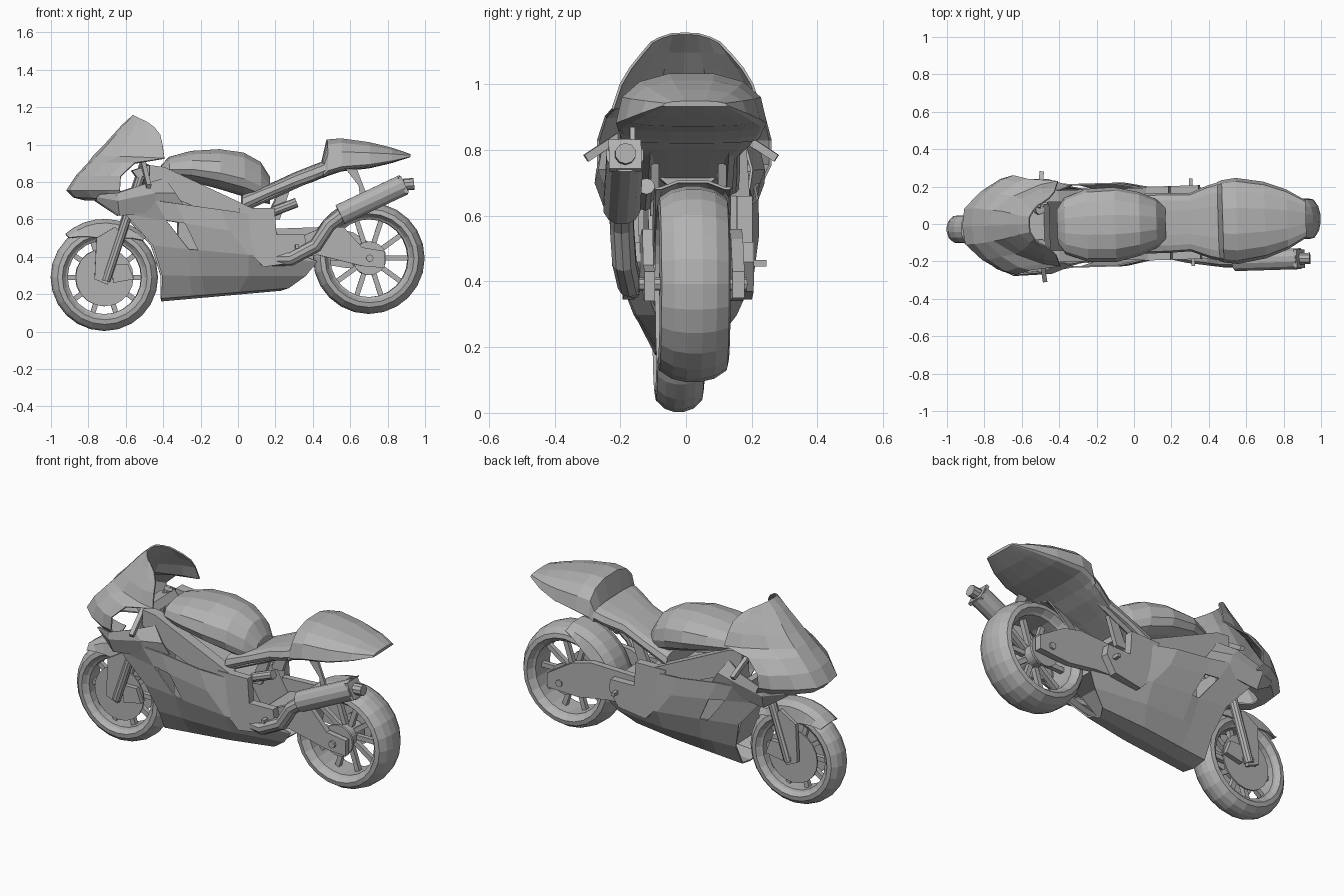
import bpy, bmesh, math
from mathutils import Vector

if "Cube" in bpy.data.objects:
    bpy.data.objects.remove(bpy.data.objects["Cube"], do_unlink=True)

YAW = 0.03
grey = bpy.data.materials.new("plain_grey")
grey.use_nodes = True
GREY = (0.45, 0.45, 0.45, 1)
grey.diffuse_color = GREY
grey.node_tree.nodes["Principled BSDF"].inputs["Base Color"].default_value = GREY


def finish(name, bm, mirror=False, thick=0, shift=0):
    bmesh.ops.recalc_face_normals(bm, faces=bm.faces)
    mesh = bpy.data.meshes.new(name)
    bm.to_mesh(mesh)
    bm.free()
    mesh.materials.append(grey)
    ob = bpy.data.objects.new(name, mesh)
    bpy.context.collection.objects.link(ob)
    ob.rotation_euler.z = YAW
    ob.location.y = shift
    if mirror:
        mod = ob.modifiers.new("mirror", 'MIRROR')
        mod.use_axis = (False, True, False)
    if thick:
        mod = ob.modifiers.new("thickness", 'SOLIDIFY')
        mod.thickness = thick
        mod.offset = 0
    return ob


def skin(name, rings, closed=True, loop=False, skip=(), **kw):
    """Join a series of point rows with quads."""
    bm = bmesh.new()
    rows = [[bm.verts.new(p) for p in r] for r in rings]
    n = len(rows[0])
    for i in range(len(rows) if loop else len(rows) - 1):
        a, b = rows[i], rows[(i + 1) % len(rows)]
        for j in range(n if closed else n - 1):
            if (i, j) not in skip:
                k = (j + 1) % n
                bm.faces.new((a[j], a[k], b[k], b[j]))
    if closed and not loop:
        bm.faces.new(rows[0])
        bm.faces.new(rows[-1])
    return finish(name, bm, **kw)


def body(name, sections, n=14, power=0.8, waist=0.4):
    """Rounded hull along x from (x, bottom, top, half width)."""
    rings = []
    for x, lo, hi, w in sections:
        mid = lo + (hi - lo) * waist
        ring = []
        for k in range(n):
            c, s = math.cos(k * math.tau / n), math.sin(k * math.tau / n)
            y = math.copysign(abs(c) ** power, c) * w
            z = math.copysign(abs(s) ** power, s)
            ring.append((x, y, mid + z * ((hi - mid) if z > 0 else (mid - lo))))
        rings.append(ring)
    return skin(name, rings)


def tube(name, path, r, n=10, mirror=False):
    pts = [Vector(p) for p in path]
    rings = []
    for i, p in enumerate(pts):
        d = pts[min(i + 1, len(pts) - 1)] - pts[max(i - 1, 0)]
        q = d.to_track_quat('Z', 'Y')
        rings.append([p + q @ Vector((r * math.cos(a), r * math.sin(a), 0))
                      for a in ((k + 0.5) * math.tau / n for k in range(n))])
    return skin(name, rings, mirror=mirror)


def plate(name, outline, y0, y1, mirror=True):
    return skin(name, [[(x, y, z) for x, z in outline] for y in (y0, y1)], mirror=mirror)


def polar(c, r, a, y):
    return (c[0] + r * math.cos(a), y, c[1] + r * math.sin(a))


def revolve(name, c, profile, n=24):
    rings = [[polar(c, r, k * math.tau / n, y) for r, y in profile] for k in range(n)]
    return skin(name, rings, loop=True)


def drum(name, c, r, y0, y1, n=20, mirror=False):
    rings = [[polar(c, r, k * math.tau / n, y) for k in range(n)] for y in (y0, y1)]
    return skin(name, rings, mirror=mirror)


def fender(name, c, r, start, end, w, drop):
    """Curved guard whose skirts are deepest in the middle."""
    rings = []
    for k in range(9):
        d = drop * (0.25 + 0.75 * math.sin(math.pi * k / 8))
        shape = [(r - d, w), (r - 0.02, w * 0.85), (r, w * 0.4)]
        shape += [(rr, -y) for rr, y in reversed(shape)]
        a = math.radians(start + (end - start) * k / 8)
        rings.append([polar(c, rr, a, y) for rr, y in shape])
    return skin(name, rings, closed=False, thick=0.008)


def wheel(name, c, R, w, spokes):
    half = [(R - 0.08, w * 0.7), (R - 0.06, w), (R - 0.035, w * 0.95),
            (R - 0.01, w * 0.6), (R, w * 0.2)]
    revolve(name + "_tyre", c, half + [(r, -y) for r, y in reversed(half)])
    rim = [(R - 0.075, w * 0.75), (R - 0.075, -w * 0.75), (R - 0.09, -w * 0.65), (R - 0.09, w * 0.65)]
    revolve(name + "_rim", c, rim)
    drum(name + "_hub", c, 0.06, -w * 0.6, w * 0.6)
    for k in range(spokes):
        a = k * math.tau / spokes
        tube(f"{name}_spoke_{k}", [polar(c, 0.05, a, 0), polar(c, R - 0.08, a, 0)], 0.019, 4)


FRONT, REAR = (-0.715, 0.29), (0.70, 0.392)
wheel("front_wheel", FRONT, 0.287, 0.074, 10)
wheel("rear_wheel", REAR, 0.298, 0.108, 10)
drum("front_brake_disc", FRONT, 0.155, 0.05, 0.058, mirror=True)
drum("rear_sprocket", REAR, 0.09, 0.085, 0.1, mirror=True)
drum("rear_axle", REAR, 0.02, -0.165, 0.165, 8)
drum("front_axle", FRONT, 0.018, -0.105, 0.105, 8)
fender("front_fender", FRONT, 0.308, 44, 132, 0.08, 0.1)
fender("rear_fender", REAR, 0.312, 168, 92, 0.115, 0.08)

# Fork, brakes and steering
tube("fork_leg", [(-0.71, 0.09, 0.27), (-0.5, 0.09, 0.9)], 0.024, mirror=True)
plate("fork_guard", [(-0.77, 0.28), (-0.7, 0.25), (-0.66, 0.4), (-0.61, 0.5),
                     (-0.66, 0.56), (-0.76, 0.5)], 0.075, 0.1)
plate("brake_caliper", [(-0.68, 0.36), (-0.59, 0.36), (-0.56, 0.28), (-0.67, 0.26)], 0.04, 0.085)
plate("fork_clamp", [(-0.57, 0.86), (-0.48, 0.89), (-0.45, 0.85), (-0.54, 0.82)], -0.12, 0.12, False)
tube("handlebar", [(-0.51, 0.1, 0.9), (-0.485, 0.29, 0.775)], 0.017, 4, mirror=True)

# Nose cowl and windscreen: levels of (z, front x, rear x, half width, side drop)
levels = [(0.705, -0.82, -0.66, 0.09, 0), (0.72, -0.88, -0.61, 0.24, 0.01),
          (0.755, -0.915, -0.64, 0.262, 0), (0.83, -0.865, -0.635, 0.262, 0),
          (0.9, -0.80, -0.56, 0.242, 0), (0.94, -0.77, -0.4, 0.225, 0.015),
          (1.0, -0.71, -0.41, 0.2, 0), (1.05, -0.665, -0.42, 0.17, 0),
          (1.1, -0.62, -0.45, 0.137, 0.01), (1.155, -0.56, -0.49, 0.11, 0.035)]
curve = [(0, 0), (0.05, 0.36), (0.36, 0.68), (0.75, 0.93), (1, 1)]
skin("nose_cowl", [[(xf + (xr - xf) * u, w * v, z - drop * u) for u, v in curve]
                   for z, xf, xr, w, drop in levels],
     closed=False, mirror=True, thick=0.008, shift=0.014)
skin("cowl_side", [[(-0.76, 0.18, 0.7), (-0.64, 0.225, 0.62), (-0.45, 0.215, 0.64), (-0.3, 0.2, 0.68)],
                   [(-0.76, 0.2, 0.72), (-0.65, 0.255, 0.7), (-0.45, 0.25, 0.74), (-0.34, 0.21, 0.74)],
                   [(-0.74, 0.215, 0.735), (-0.65, 0.25, 0.74), (-0.5, 0.24, 0.79), (-0.4, 0.19, 0.82)]],
     closed=False, mirror=True, thick=0.008)

# Side fairing and belly pan: rows of front/rear z, columns of x, three half widths
rows = [(0.165, 0.222, (-0.41, -0.25, -0.18, 0, 0.23), (0, 0, 0)),
        (0.18, 0.235, (-0.412, -0.25, -0.18, 0, 0.27), (0.08, 0.08, 0.06)),
        (0.3, 0.3, (-0.41, -0.26, -0.2, 0.05, 0.36), (0.14, 0.15, 0.1)),
        (0.46, 0.375, (-0.46, -0.27, -0.22, 0.05, 0.42), (0.19, 0.2, 0.13)),
        (0.63, 0.52, (-0.61, -0.39, -0.29, -0.05, 0.07), (0.21, 0.22, 0.19)),
        (0.73, 0.63, (-0.66, -0.45, -0.34, -0.1, 0.06), (0.25, 0.22, 0.19))]
rings = []
for zf, zr, xs, (wf, wm, wr) in rows:
    ring = []
    for x, w in zip(xs, (wf, (wf + wm) / 2, wm, wm, wr)):
        ring.append((x, w, zf + (zr - zf) * (x - xs[0]) / (xs[-1] - xs[0])))
    rings.append(ring)
skin("side_fairing", rings, closed=False, skip={(3, 1)}, mirror=True, thick=0.008)

# Frame, engine and radiator
plate("frame_beam", [(-0.48, 0.89), (-0.4, 0.88), (0.07, 0.66), (0.07, 0.54),
                     (-0.34, 0.71), (-0.48, 0.8)], 0.13, 0.192)
plate("engine_block", [(-0.32, 0.7), (0.15, 0.62), (0.28, 0.4), (0.1, 0.27), (-0.33, 0.25)],
      -0.12, 0.12, False)
plate("radiator", [(-0.5, 0.7), (-0.46, 0.7), (-0.36, 0.3), (-0.4, 0.3)], -0.13, 0.13, False)
plate("pivot_plate", [(0.0, 0.66), (0.19, 0.66), (0.2, 0.52), (0.35, 0.52), (0.36, 0.46),
                      (0.3, 0.37), (0.13, 0.345), (0.06, 0.42)], 0.15, 0.197)
plate("subframe_strut", [(0.15, 0.6), (0.22, 0.6), (0.29, 0.8), (0.24, 0.8)], 0.09, 0.115)
tube("subframe_rail", [(0.02, 0.12, 0.66), (0.4, 0.12, 0.83)], 0.022, 6, mirror=True)
tube("damper", [(0.18, -0.13, 0.64), (0.31, -0.13, 0.69)], 0.026)
tube("foot_peg", [(0.31, 0.15, 0.455), (0.31, 0.235, 0.455)], 0.014, 4, mirror=True)

# Swingarm, with a fuller left side
plate("swingarm_right", [(0.27, 0.48), (0.43, 0.55), (0.56, 0.56), (0.66, 0.45), (0.78, 0.43),
                         (0.78, 0.34), (0.66, 0.35), (0.42, 0.41), (0.27, 0.38)],
      -0.15, -0.118, False)
plate("swingarm_left", [(0.2, 0.55), (0.5, 0.56), (0.62, 0.53), (0.78, 0.43), (0.78, 0.35),
                        (0.58, 0.34), (0.4, 0.37), (0.2, 0.38)], 0.118, 0.155, False)
plate("swingarm_bridge", [(0.25, 0.48), (0.37, 0.5), (0.37, 0.4), (0.25, 0.38)], -0.13, 0.13, False)

# Tank, seat and tail
body("fuel_tank", [(-0.41, 0.85, 0.89, 0.09), (-0.37, 0.82, 0.935, 0.15), (-0.25, 0.8, 0.968, 0.195),
                   (-0.1, 0.76, 0.978, 0.2), (0.03, 0.72, 0.96, 0.17),
                   (0.12, 0.69, 0.91, 0.13), (0.17, 0.68, 0.83, 0.09)], power=0.9)
body("seat", [(0.02, 0.64, 0.735, 0.16), (0.17, 0.715, 0.79, 0.16), (0.3, 0.765, 0.85, 0.155),
              (0.4, 0.8, 0.89, 0.195), (0.48, 0.835, 0.92, 0.215)], power=0.6)
body("tail_hump", [(0.45, 0.82, 0.92, 0.21), (0.475, 0.83, 1.03, 0.22), (0.55, 0.855, 1.036, 0.23),
                   (0.7, 0.872, 1.015, 0.205), (0.82, 0.9, 0.985, 0.16),
                   (0.92, 0.932, 0.95, 0.1)], waist=0.15)

# Exhaust
tube("exhaust_pipe", [(0.08, -0.13, 0.385), (0.28, -0.18, 0.39), (0.41, -0.2, 0.46),
                      (0.48, -0.21, 0.57), (0.57, -0.212, 0.64)], 0.038)
tube("muffler", [(0.54, -0.212, 0.625), (0.88, -0.212, 0.785)], 0.058, 12)
tube("muffler_flange", [(0.868, -0.212, 0.78), (0.885, -0.212, 0.788)], 0.07, 4)
tube("exhaust_tip", [(0.88, -0.212, 0.785), (0.935, -0.212, 0.79)], 0.032)
plate("muffler_stay", [(0.57, 0.87), (0.63, 0.87), (0.68, 0.74), (0.65, 0.7), (0.64, 0.78)],
      -0.19, -0.175, False)
